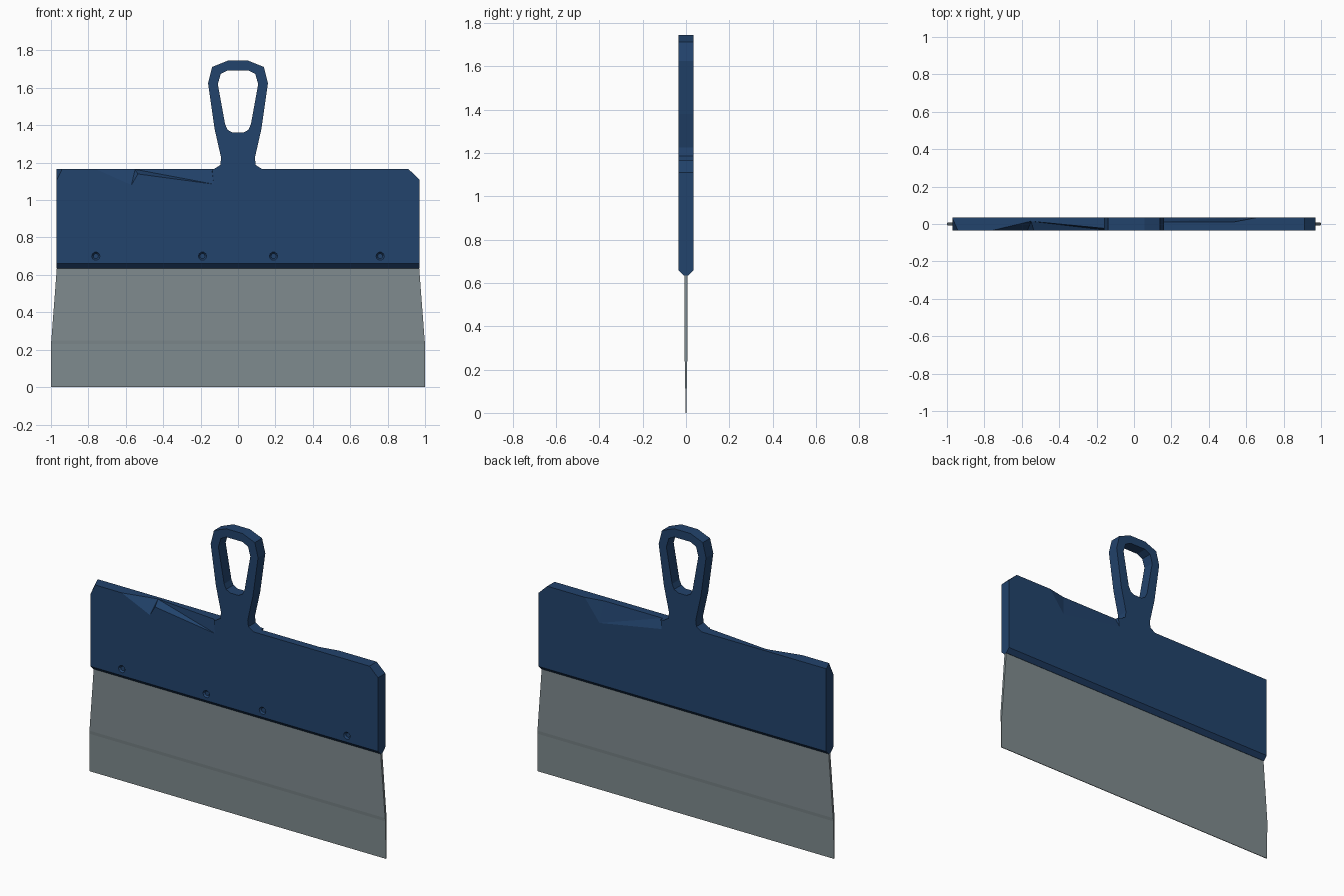
import bpy, bmesh, math
from mathutils import Vector, Matrix

if "Cube" in bpy.data.objects:
    bpy.data.objects.remove(bpy.data.objects["Cube"])

T = 0.035      # half thickness of the holder
TOP = 1.165    # top edge of the holder


def material(name, rgb):
    m = bpy.data.materials.new(name)
    m.diffuse_color = (*rgb, 1)
    m.use_nodes = True
    m.node_tree.nodes["Principled BSDF"].inputs["Base Color"].default_value = m.diffuse_color
    return m


navy = material("navy plastic", (0.016, 0.056, 0.150))
steel = material("grey steel", (0.215, 0.260, 0.275))


def finish(bm, name, mat):
    bmesh.ops.recalc_face_normals(bm, faces=bm.faces)
    me = bpy.data.meshes.new(name)
    bm.to_mesh(me)
    bm.free()
    ob = bpy.data.objects.new(name, me)
    me.materials.append(mat)
    bpy.context.collection.objects.link(ob)
    return ob


def prism(pts, front, back, grow_front=1.0, grow_back=1.0):
    """Outline in x,z lofted from y=front to y=back."""
    bm = bmesh.new()
    c = sum((Vector(p) for p in pts), Vector((0, 0))) / len(pts)
    rings = []
    for y, g in ((front, grow_front), (back, grow_back)):
        rings.append([bm.verts.new((c.x + (x - c.x) * g, y, c.y + (z - c.y) * g)) for x, z in pts])
    bm.faces.new(rings[0])
    bm.faces.new(rings[1])
    n = len(pts)
    for i in range(n):
        j = (i + 1) % n
        bm.faces.new((rings[0][i], rings[0][j], rings[1][j], rings[1][i]))
    return bm


def swept_hull(pts, shift):
    """Convex cutter: points and the same points moved outwards."""
    bm = bmesh.new()
    for p in pts:
        bm.verts.new(p)
        bm.verts.new(Vector(p) + Vector(shift))
    r = bmesh.ops.convex_hull(bm, input=bm.verts)
    loose = [v for v in bm.verts if not v.link_faces]
    bmesh.ops.delete(bm, geom=loose, context='VERTS')
    return bm


def cut(target, bm):
    cutter = finish(bm, "cutter", navy)
    cutter.hide_render = True
    mod = target.modifiers.new("cut", 'BOOLEAN')
    mod.operation = 'DIFFERENCE'
    mod.solver = 'EXACT'
    mod.object = cutter
    bpy.context.view_layer.objects.active = target
    bpy.ops.object.modifier_apply(modifier=mod.name)
    bpy.data.objects.remove(cutter)


# Holder plate and loop grip in one outline
grip = [(0.13, TOP), (0.095, 1.187), (0.09, 1.225), (0.125, 1.38),
        (0.16, 1.625), (0.138, 1.712), (0.055, 1.745)]
outline = [(-0.97, 0.635), (0.97, 0.635), (0.97, 1.11), (0.912, TOP)]
outline += grip + [(-x, z) for x, z in reversed(grip)] + [(-0.97, TOP)]
bm = prism(outline, -T, T)
lower = [e for e in bm.edges if all(v.co.z < 0.64 for v in e.verts)
         and abs(e.verts[0].co.x - e.verts[1].co.x) > 1]
bmesh.ops.bevel(bm, geom=lower, offset=0.025, segments=1, affect='EDGES')
holder = finish(bm, "holder_with_grip", navy)

# Opening in the grip, slightly flared to both faces
half = [(0.028, 1.36), (0.055, 1.375), (0.069, 1.405), (0.108, 1.62),
        (0.092, 1.675), (0.055, 1.694)]
hole = half + [(-x, z) for x, z in reversed(half)]
cut(holder, prism(hole, -0.1, 0.1))

# Worn facets along the top edge and the left corner
cut(holder, swept_hull([(-0.76, -T, TOP), (-0.57, -T, 1.08), (-0.55, 0.015, TOP),
                        (-0.535, -T, 1.14)], (0, -0.1, 0.1)))
cut(holder, swept_hull([(-0.555, 0.015, TOP), (-0.54, -T, 1.14), (-0.13, -T, 1.085),
                        (-0.14, -0.025, TOP)], (0, -0.1, 0.1)))
cut(holder, swept_hull([(0.66, T, TOP), (0.54, 0.012, TOP), (0.15, 0.012, TOP),
                        (0.56, T, 1.035), (0.14, T, 1.11)], (0, 0.1, 0.1)))
cut(holder, swept_hull([(-0.972, -T - 0.001, 1.10), (-0.94, -T - 0.001, TOP + 0.001),
                        (-0.972, T, TOP + 0.001)], (-0.1, -0.1, 0.1)))

# Shallow rivet dimples on the front
for x in (-0.76, -0.19, 0.19, 0.76):
    ring = [(x + 0.023 * math.cos(a * math.tau / 10), 0.70 + 0.023 * math.sin(a * math.tau / 10))
            for a in range(10)]
    cut(holder, prism(ring, -T - 0.005, -T + 0.010, 1.15, 0.6))

# Blade, thinner and wider towards the working edge
bm = bmesh.new()
rings = []
for z, x, y in ((0, 1.0, 0.002), (0.23, 1.0, 0.005), (0.25, 0.998, 0.007), (0.645, 0.968, 0.008)):
    rings.append([bm.verts.new((sx * x, sy * y, z))
                  for sx, sy in ((-1, -1), (1, -1), (1, 1), (-1, 1))])
bm.faces.new(rings[0])
bm.faces.new(rings[-1])
for a, b in zip(rings, rings[1:]):
    for i in range(4):
        j = (i + 1) % 4
        bm.faces.new((a[i], a[j], b[j], b[i]))
finish(bm, "blade", steel)
